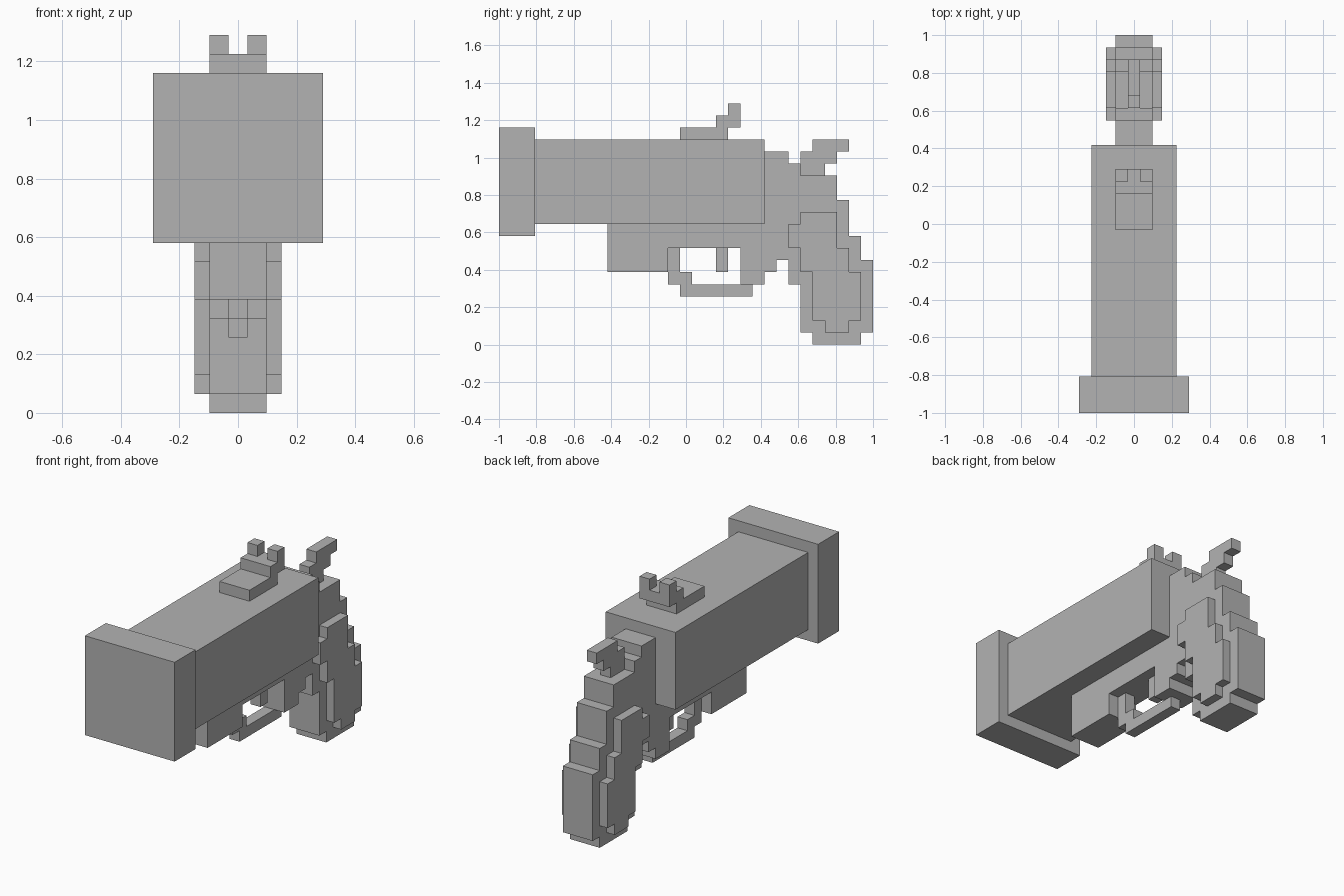
import bpy
import bmesh

cube = bpy.data.objects.get("Cube")
if cube:
    bpy.data.objects.remove(cube, do_unlink=True)

U = 2 / 31  # size of one block of the grid

grey = bpy.data.materials.new("plain_grey")
grey.use_nodes = True
colour = (0.45, 0.45, 0.45, 1)
grey.diffuse_color = colour
grey.node_tree.nodes["Principled BSDF"].inputs["Base Color"].default_value = colour


def slab(name, outline, x0, x1):
    """Side outline in (y, z) blocks, extruded across x."""
    bm = bmesh.new()
    face = bm.faces.new([bm.verts.new((x0 * U, y * U - 1, z * U)) for y, z in outline])
    moved = bmesh.ops.extrude_face_region(bm, geom=[face])["geom"]
    verts = [v for v in moved if isinstance(v, bmesh.types.BMVert)]
    bmesh.ops.translate(bm, verts=verts, vec=((x1 - x0) * U, 0, 0))
    bmesh.ops.recalc_face_normals(bm, faces=bm.faces)
    mesh = bpy.data.meshes.new(name)
    bm.to_mesh(mesh)
    bm.free()
    mesh.materials.append(grey)
    obj = bpy.data.objects.new(name, mesh)
    bpy.context.collection.objects.link(obj)


def box(name, y0, y1, z0, z1, x0, x1):
    slab(name, [(y0, z0), (y1, z0), (y1, z1), (y0, z1)], x0, x1)


# Barrel and muzzle
box("muzzle", 0, 3, 9, 18, -4.5, 4.5)
box("barrel", 3, 22, 10, 17, -3.5, 3.5)

# Frame with stepped handle
slab("frame", [(9, 6), (14, 6), (14, 8), (20, 8), (20, 5), (22, 5), (22, 6), (23, 6),
               (23, 7), (24, 7), (24, 5), (25, 5), (25, 1), (26, 1), (26, 0), (30, 0),
               (30, 1), (31, 1), (31, 7), (30, 7), (30, 9), (29, 9), (29, 12), (28, 12),
               (28, 14), (25, 14), (25, 15), (24, 15), (24, 16), (22, 16), (22, 10),
               (9, 10)], -1.5, 1.5)

# Raised panels on both sides of the handle
panel = [(24, 8), (25, 8), (25, 6), (26, 6), (26, 2), (27, 2), (27, 1), (29, 1), (29, 2),
         (30, 2), (30, 6), (29, 6), (29, 8), (28, 8), (28, 11), (25, 11), (25, 10), (24, 10)]
slab("left_handle_panel", panel, 1.5, 2.3)
slab("right_handle_panel", panel, -2.3, -1.5)

# Trigger and its guard
box("trigger", 18, 19, 6, 8, -0.5, 0.5)
slab("trigger_guard", [(14, 8), (14, 5), (15, 5), (15, 4), (21, 4), (21, 5), (16, 5),
                       (16, 6), (15, 6), (15, 8)], -0.5, 0.5)

# Hammer
slab("hammer", [(25, 14), (27, 14), (27, 15), (28, 15), (28, 16), (29, 16), (29, 17),
                (26, 17), (26, 16), (25, 16)], -0.5, 0.5)

# Notched sight
slab("sight_base", [(15, 17), (19, 17), (19, 18), (20, 18), (20, 19), (18, 19), (18, 18),
                    (15, 18)], -1.5, 1.5)
box("left_sight_prong", 19, 20, 19, 20, 0.5, 1.5)
box("right_sight_prong", 19, 20, 19, 20, -1.5, -0.5)
